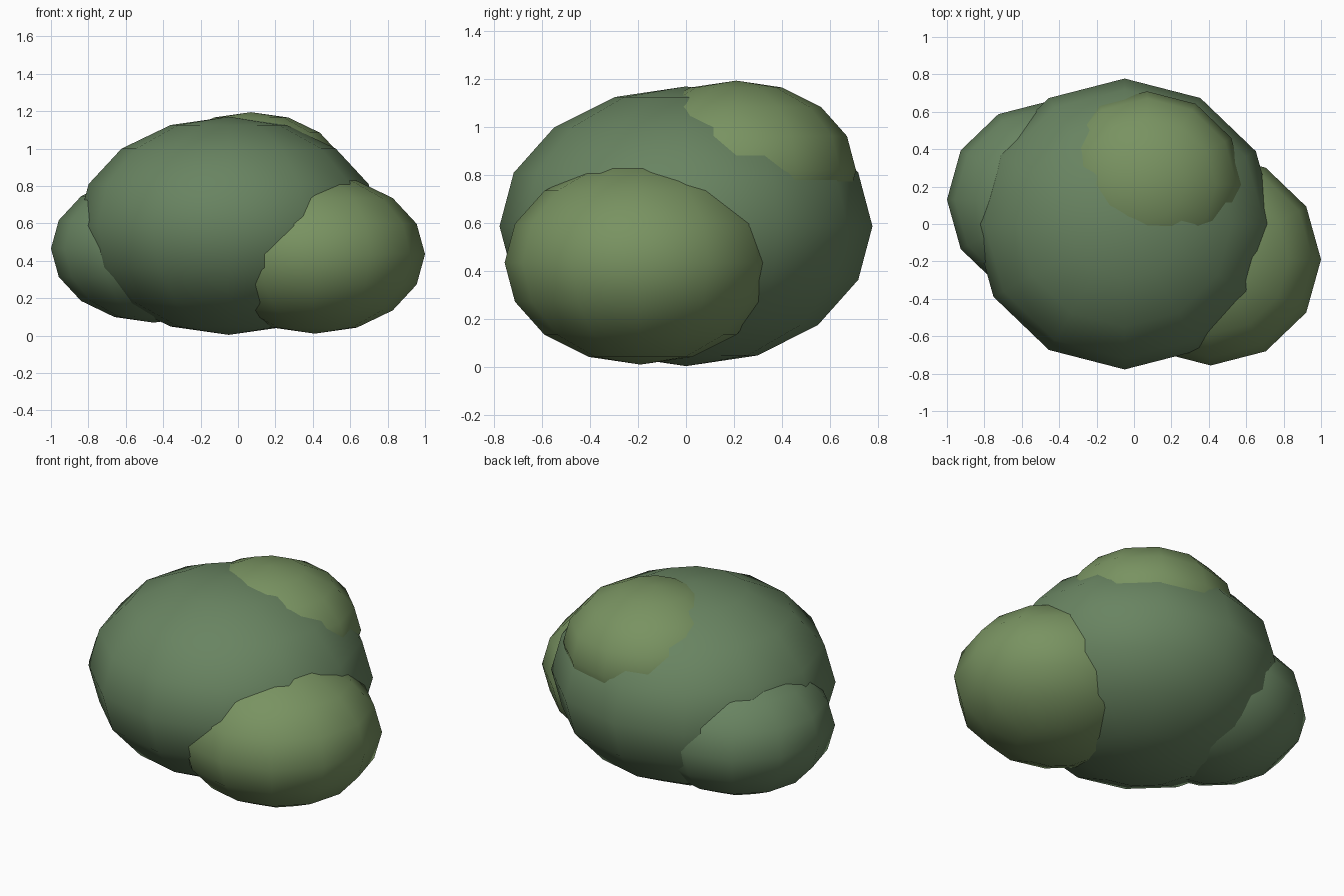
import bpy

if "Cube" in bpy.data.objects:
    bpy.data.objects.remove(bpy.data.objects["Cube"])


def material(name, color):
    m = bpy.data.materials.new(name)
    m.diffuse_color = color
    m.use_nodes = True
    m.node_tree.nodes["Principled BSDF"].inputs["Base Color"].default_value = m.diffuse_color
    return m


dark = material("dark_leaf", (0.14, 0.23, 0.12, 1))
light = material("light_leaf", (0.19, 0.29, 0.12, 1))


# Flattened low-poly leaf clump, all sharing the same proportions
def clump(name, center, radius, mat):
    bpy.ops.mesh.primitive_uv_sphere_add(segments=12, ring_count=8, radius=1, location=center)
    ob = bpy.context.object
    ob.name = name
    ob.scale = (radius, radius * 0.96, radius * 0.72)
    bpy.ops.object.transform_apply(location=False, rotation=False, scale=True)
    bpy.ops.object.shade_smooth()
    ob.data.materials.append(mat)


clump("main_clump", (-0.05, 0, 0.587), 0.81, dark)
clump("right_clump", (0.41, -0.19, 0.435), 0.59, light)
clump("left_clump", (-0.45, 0.13, 0.465), 0.55, dark)
clump("top_clump", (0.07, 0.21, 0.82), 0.52, light)
